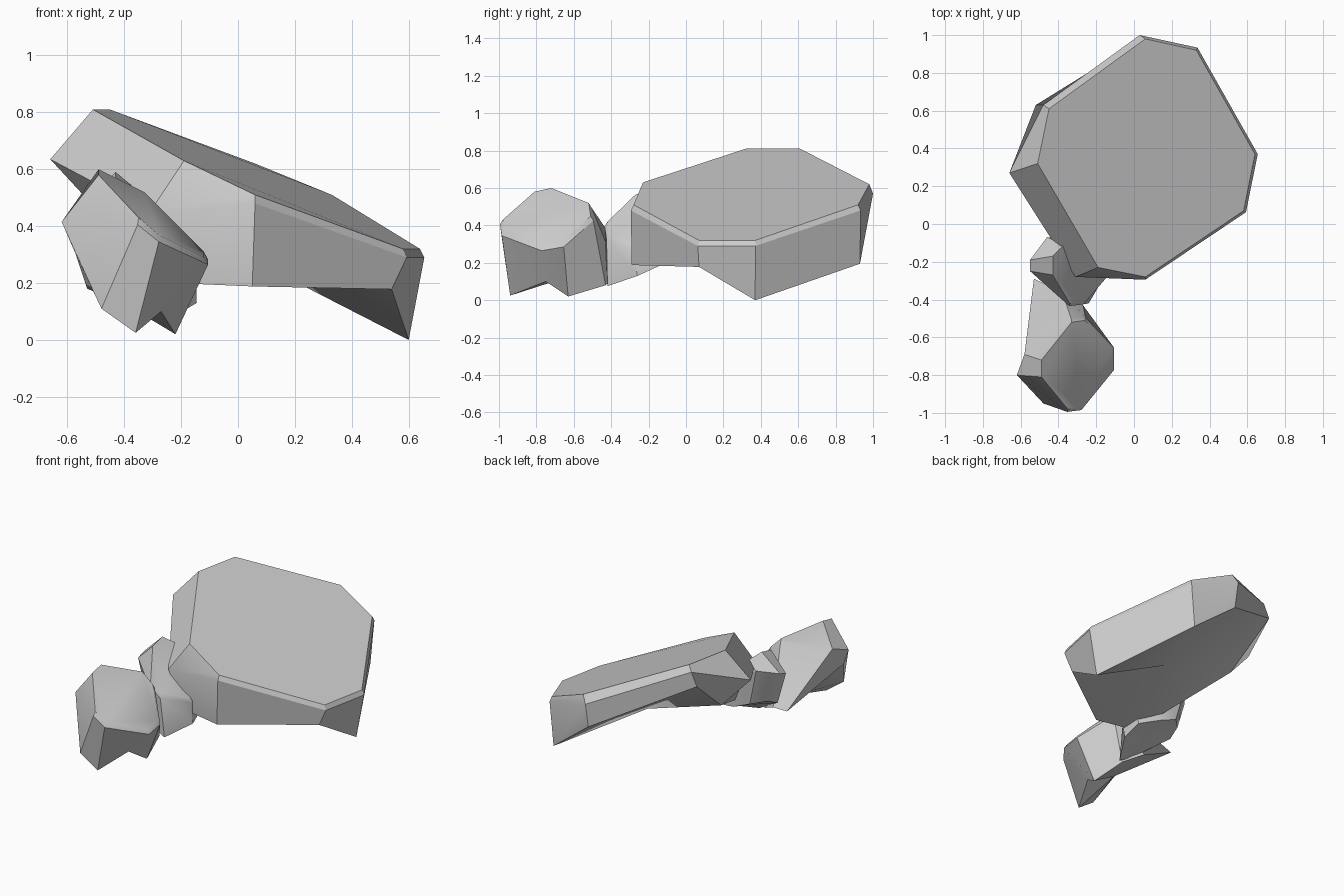
import bpy, bmesh
from mathutils import Vector

if "Cube" in bpy.data.objects:
    bpy.data.objects.remove(bpy.data.objects["Cube"])


def rock(name, top, grow, drop, wide, base):
    """Eight-sided boulder: flat tilted top, narrow chamfer, side walls, uneven underside."""
    top = [Vector(p) for p in top]
    mid = sum(top, Vector()) / len(top)
    # chamfer ring follows the top outline, with a few wider corners
    rim = []
    for i, p in enumerate(top):
        out = Vector((p.x - mid.x, p.y - mid.y, 0)).normalized() * grow
        rim.append(Vector(wide[i]) if i in wide else p + out - Vector((0, 0, drop)))
    base = [Vector(p) for p in base]

    bm = bmesh.new()
    rings = [[bm.verts.new(p) for p in ring] for ring in (top, rim, base)]
    bm.faces.new(rings[0])
    n = len(top)
    for upper, lower in zip(rings, rings[1:]):
        for i in range(n):
            j = (i + 1) % n
            bm.faces.new((upper[i], upper[j], lower[j], lower[i]))
    # underside fan
    hub = bm.verts.new(sum(base, Vector()) / n)
    for i in range(n):
        bm.faces.new((rings[2][i], rings[2][(i + 1) % n], hub))
    bmesh.ops.recalc_face_normals(bm, faces=bm.faces)
    mesh = bpy.data.meshes.new(name)
    bm.to_mesh(mesh)
    bm.free()
    obj = bpy.data.objects.new(name, mesh)
    bpy.context.collection.objects.link(obj)
    return obj


# Large slab
rock("large_rock",
     [(-.51, .32, .81), (-.45, .61, .81), (.06, .98, .62), (.33, .92, .51),
      (.64, .37, .32), (.58, .07, .32), (.06, -.28, .51), (-.19, -.23, .63)],
     .015, .03,
     {0: (-.66, .27, .635), 1: (-.48, .63, .775), 2: (.03, 1.0, .57), 7: (-.31, -.28, .45)},
     [(-.48, .32, .44), (-.52, .63, .69), (.03, .97, .41), (.31, .93, .195),
      (.60, .37, 0), (.54, .07, .178), (.05, -.29, .188), (-.22, -.25, .20)])

# Medium rock at the front
rock("medium_rock",
     [(-.49, -.72, .60), (-.49, -.81, .58), (-.35, -.98, .43), (-.28, -.97, .37),
      (-.12, -.77, .29), (-.12, -.66, .31), (-.26, -.51, .45), (-.33, -.52, .52)],
     .015, .025,
     {0: (-.58, -.69, .45), 1: (-.62, -.80, .415)},
     [(-.53, -.29, .18), (-.57, -.82, .30), (-.48, -.95, .11), (-.36, -.94, .025),
      (-.27, -.75, .10), (-.22, -.63, .02), (-.27, -.43, .08), (-.38, -.36, .14)])

# Small rock wedged between the other two
rock("small_rock",
     [(-.43, -.17, .59), (-.43, -.27, .565), (-.34, -.42, .42), (-.27, -.41, .35),
      (-.16, -.28, .30), (-.17, -.17, .32), (-.30, -.10, .46), (-.37, -.11, .54)],
     .015, .025,
     {0: (-.55, -.19, .47), 1: (-.55, -.25, .45), 7: (-.46, -.07, .51)},
     [(-.48, -.17, .28), (-.49, -.25, .24), (-.32, -.42, .12), (-.24, -.42, .075),
      (-.145, -.26, .13), (-.16, -.15, .18), (-.28, -.09, .22), (-.40, -.09, .27)])

# Soften only the shallow corners of the side walls
bpy.ops.object.select_all(action='SELECT')
bpy.context.view_layer.objects.active = bpy.data.objects["large_rock"]
bpy.ops.object.shade_smooth_by_angle(angle=.52)
